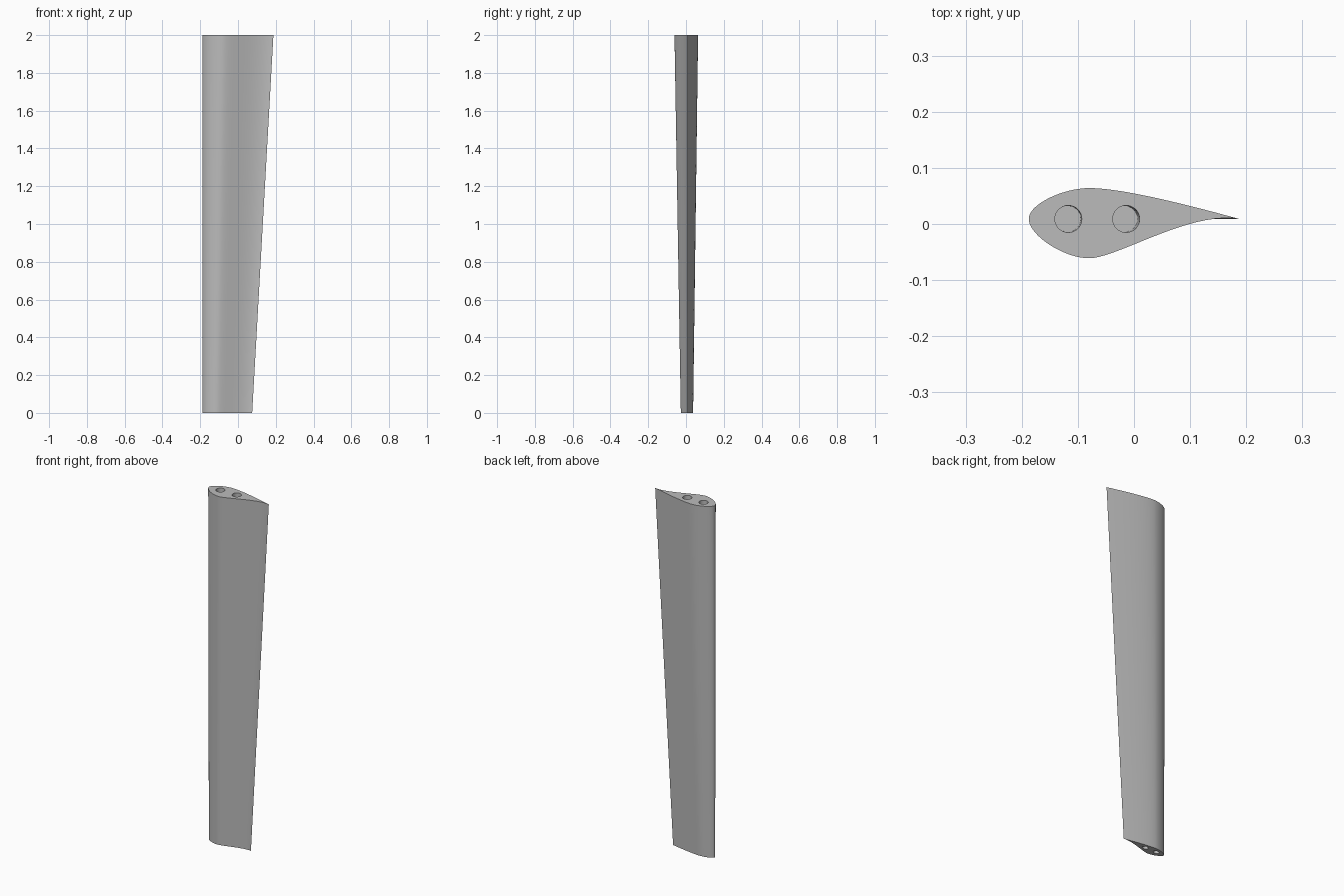
import bpy, bmesh, math
from mathutils import Vector
from mathutils.geometry import interpolate_bezier

cube = bpy.data.objects.get("Cube")
if cube:
    bpy.data.objects.remove(cube, do_unlink=True)

HEIGHT = 2.0
NOSE_X, MID_Y = -0.1875, 0.009
CHORD_TAPER, THICK_TAPER = 0.70, 0.52
HOLE_DEPTH = 0.12

# One flat grey
grey = bpy.data.materials.new("blade grey")
grey.use_nodes = True
colour = (0.5, 0.5, 0.5, 1)
grey.diffuse_color = colour
grey.node_tree.nodes["Principled BSDF"].inputs["Base Color"].default_value = colour


def bezier(a, b, c, d, count=20):
    return interpolate_bezier(*(Vector((x, y, 0)) for x, y in (a, b, c, d)), count)


# Aerofoil outline: upper side nose to tail, then lower side back to the nose
nose, tail = (NOSE_X, MID_Y), (0.1875, MID_Y)
crest, belly = (-0.08, 0.064), (-0.08, -0.061)
upper = (bezier(nose, (NOSE_X, 0.036), (-0.125, 0.064), crest)[:-1]
         + bezier(crest, (-0.02, 0.064), (0.1, 0.033), tail))
lower = (bezier(nose, (NOSE_X, -0.02), (-0.125, -0.061), belly)[:-1]
         + bezier(belly, (-0.03, -0.061), (0.1, 0.024), tail))
outline = upper + lower[-2:0:-1]


def circle(cx, radius=0.024, sides=32):
    turns = (2 * math.pi * i / sides for i in range(sides))
    return [Vector((cx + radius * math.cos(a), MID_Y + radius * math.sin(a), 0))
            for a in turns]


bm = bmesh.new()


def ring(points, z):
    """Place a loop of the full-size section at height z, tapered to suit."""
    t = z / HEIGHT
    sx = CHORD_TAPER + (1 - CHORD_TAPER) * t
    sy = THICK_TAPER + (1 - THICK_TAPER) * t
    return [bm.verts.new((NOSE_X + (p.x - NOSE_X) * sx,
                          MID_Y + (p.y - MID_Y) * sy, z)) for p in points]


def bridge(a, b):
    n = len(a)
    for i in range(n):
        bm.faces.new((a[i], a[(i + 1) % n], b[(i + 1) % n], b[i]))


def loop_edges(verts):
    found = []
    for i, v in enumerate(verts):
        pair = (v, verts[(i + 1) % len(verts)])
        found.append(bm.edges.get(pair) or bm.edges.new(pair))
    return found


# Tapered skin
rims = {z: ring(outline, z) for z in (0.0, HEIGHT)}
bridge(rims[0.0], rims[HEIGHT])

# End caps, each with two blind mounting holes
for z, step in ((0.0, HOLE_DEPTH), (HEIGHT, -HOLE_DEPTH)):
    edges = loop_edges(rims[z])
    for cx in (-0.117, -0.014):
        mouth, floor = ring(circle(cx), z), ring(circle(cx), z + step)
        bridge(mouth, floor)
        bm.faces.new(floor)
        edges += loop_edges(mouth)
    bmesh.ops.triangle_fill(bm, edges=edges, use_beauty=True,
                            normal=(0, 0, 1 if z else -1))

bmesh.ops.recalc_face_normals(bm, faces=bm.faces)
mesh = bpy.data.meshes.new("tapered_blade")
bm.to_mesh(mesh)
bm.free()
mesh.materials.append(grey)

blade = bpy.data.objects.new("tapered_blade", mesh)
bpy.context.collection.objects.link(blade)
bpy.ops.object.select_all(action="DESELECT")
blade.select_set(True)
bpy.context.view_layer.objects.active = blade
bpy.ops.object.shade_smooth_by_angle(angle=math.radians(30))
